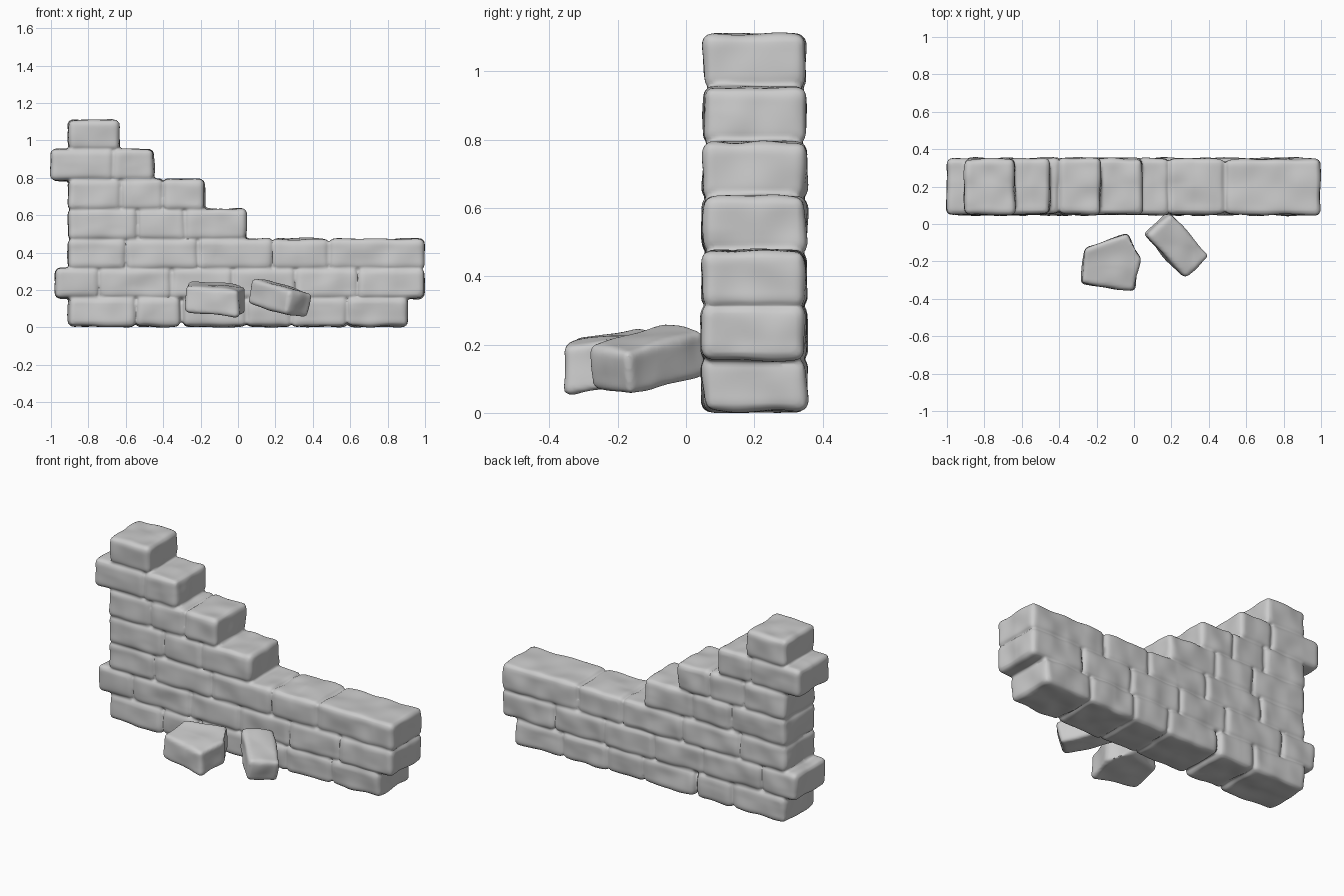
import bpy, bmesh, random
from mathutils import Vector, Matrix

if "Cube" in bpy.data.objects:
    bpy.data.objects.remove(bpy.data.objects["Cube"])

random.seed(4)
ROUND = 0.034      # brick edge rounding
LAP = 0.004        # how far neighbouring bricks sink into each other
Y0, Y1 = 0.05, 0.35

# courses: z bottom, z top, list of brick spans along x
COURSES = [
    (0.005, 0.158, [(-.905, -.55), (-.545, -.31), (-.295, .045), (.045, .285), (.285, .585), (.585, .905)]),
    (0.158, 0.314, [(-.975, -.745), (-.745, -.355), (-.355, -.03), (-.03, .305), (.305, .64), (.64, .99)]),
    (0.314, 0.470, [(-.905, -.6), (-.6, -.215), (-.215, .185), (.185, .485), (.485, .995)]),
    (0.470, 0.630, [(-.905, -.54), (-.54, -.285), (-.285, .04)]),
    (0.630, 0.790, [(-.905, -.625), (-.625, -.4), (-.4, -.18)]),
    (0.790, 0.950, [(-1.0, -.67), (-.67, -.45)]),
    (0.950, 1.105, [(-.905, -.64)]),
]


def rounded_prism(outline, z0, z1, radius, jitter=0.004):
    """Worn block from a counter-clockwise outline, as a mesh."""
    bm = bmesh.new()
    def r():
        return random.uniform(-jitter, jitter)
    low = [bm.verts.new((x + r() * .5, y + r(), z0)) for x, y in outline]
    high = [bm.verts.new((x + r() * .5, y + r(), z1)) for x, y in outline]
    n = len(outline)
    bm.faces.new(low[::-1])
    bm.faces.new(high)
    for i in range(n):
        j = (i + 1) % n
        bm.faces.new((low[i], low[j], high[j], high[i]))
    bmesh.ops.bevel(bm, geom=bm.edges[:], offset=radius, segments=4,
                    profile=0.55, affect='EDGES', clamp_overlap=True)
    mesh = bpy.data.meshes.new("block")
    bm.to_mesh(mesh)
    bm.free()
    return mesh


def weathered(name, bm, voxel):
    """Fuse the blocks into one soft, slightly dented stone surface."""
    mesh = bpy.data.meshes.new(name)
    bm.to_mesh(mesh)
    bm.free()
    ob = bpy.data.objects.new(name, mesh)
    bpy.context.collection.objects.link(ob)
    rm = ob.modifiers.new("fuse", 'REMESH')
    rm.mode = 'VOXEL'
    rm.voxel_size = voxel
    rm.use_smooth_shade = True
    sm = ob.modifiers.new("soften", 'SMOOTH')
    sm.factor = 0.5
    sm.iterations = 2
    dp = ob.modifiers.new("dents", 'DISPLACE')
    dp.texture = dents
    dp.strength = 0.014
    dp.mid_level = 0.5
    return ob


dents = bpy.data.textures.new("dents", 'CLOUDS')
dents.noise_scale = 0.11
dents.noise_depth = 0

# wall
wall = bmesh.new()
for z0, z1, spans in COURSES:
    for x0, x1 in spans:
        a, b = x0 - LAP * .5, x1 + LAP * .5
        bottom = z0 - (LAP if z0 > .1 else 0)
        top = z1 + LAP
        wall.from_mesh(rounded_prism([(a, Y0), (b, Y0), (b, Y1), (a, Y1)],
                                     bottom, top, ROUND))
weathered("brick_wall", wall, 0.008)

# fallen broken brick, its top sloping toward the front
broken = bmesh.new()
outline = [(-.285, -.32), (.0, -.36), (.04, -.18), (-.005, -.13), (-.03, -.05), (-.265, -.13)]
broken.from_mesh(rounded_prism(outline, .082, .228, .025))
for v in broken.verts:
    v.co.z += -.08 * (v.co.x + .13) + .14 * (v.co.y + .21)
weathered("fallen_broken_brick", broken, 0.008)

# fallen whole brick leaning against the wall
leaning = bmesh.new()
leaning.from_mesh(rounded_prism([(-.158, -.09), (.158, -.09), (.158, .09), (-.158, .09)],
                                -.068, .068, .025))
ax = Vector((.65, -.74, -.2)).normalized()
ay = Vector((.77, .62, -.13))
az = ax.cross(ay).normalized()
ay = az.cross(ax)
rot = Matrix((ax, ay, az)).transposed().to_4x4()
leaning.transform(Matrix.Translation((.226, -.11, .155)) @ rot)
weathered("fallen_leaning_brick", leaning, 0.008)
